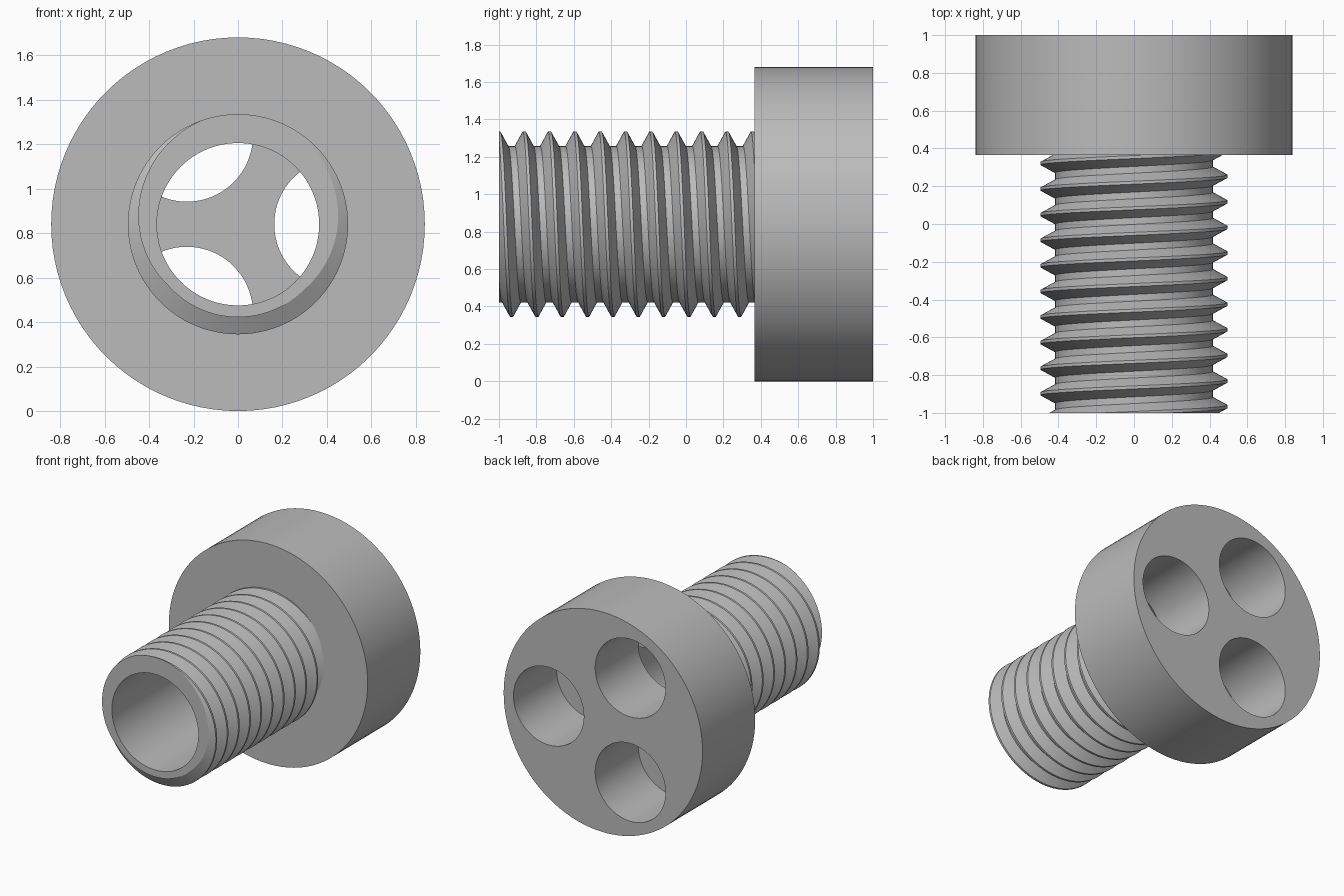
import bpy, bmesh
from math import sin, cos, pi, radians
from mathutils import Matrix, Vector

old = bpy.data.objects.get("Cube")
if old:
    bpy.data.objects.remove(old)

AXIS_Z = 0.84
HEAD_R, HEAD_FRONT, HEAD_BACK = 0.84, 0.365, 1.0
BORE_R, BORE_END = 0.365, 0.485
HOLE_R, HOLE_OFFSET, HOLE_FLOOR = 0.297, 0.46, 0.48
CREST, ROOT, PITCH, TIP = 0.495, 0.418, 0.1355, -1.0
STEPS = 96

steel = bpy.data.materials.new("grey_steel")
steel.use_nodes = True
steel.diffuse_color = (0.5, 0.5, 0.5, 1)
steel.node_tree.nodes["Principled BSDF"].inputs["Base Color"].default_value = (0.5, 0.5, 0.5, 1)


def make_object(name, bm):
    mesh = bpy.data.meshes.new(name)
    bm.to_mesh(mesh)
    bm.free()
    mesh.materials.append(steel)
    obj = bpy.data.objects.new(name, mesh)
    bpy.context.collection.objects.link(obj)
    return obj


def smooth(obj, angle):
    bpy.ops.object.select_all(action="DESELECT")
    obj.select_set(True)
    bpy.context.view_layer.objects.active = obj
    bpy.ops.object.shade_smooth_by_angle(angle=radians(angle))


def cylinder(name, radius, y0, y1, x=0.0, z=0.0):
    """Cylinder along y between two planes."""
    bm = bmesh.new()
    place = Matrix.Translation((x, (y0 + y1) / 2, AXIS_Z + z)) @ Matrix.Rotation(pi / 2, 4, "X")
    bmesh.ops.create_cone(bm, cap_ends=True, segments=STEPS, radius1=radius,
                          radius2=radius, depth=y1 - y0, matrix=place)
    return make_object(name, bm)


def cut(target, cutter):
    mod = target.modifiers.new("cut", "BOOLEAN")
    mod.operation, mod.solver, mod.object = "DIFFERENCE", "EXACT", cutter
    bpy.context.view_layer.objects.active = target
    bpy.ops.object.modifier_apply(modifier=mod.name)
    bpy.data.objects.remove(cutter)


# Head with three blind holes from the back that break into the central bore
head = cylinder("head", HEAD_R, HEAD_FRONT, HEAD_BACK)
for i in range(3):
    a = i * 2 * pi / 3
    cut(head, cylinder("hole_cutter", HOLE_R, HOLE_FLOOR, HEAD_BACK + 0.1,
                       HOLE_OFFSET * cos(a), HOLE_OFFSET * sin(a)))
cut(head, cylinder("bore_cutter", BORE_R, HEAD_FRONT - 0.1, BORE_END))
smooth(head, 30)

# Threaded shank: right-handed helical sheet, trimmed flat at both ends
bm = bmesh.new()
profile = [(-0.008, CREST), (0.008, CREST), (0.05, ROOT), (PITCH - 0.05, ROOT),
           (PITCH - 0.008, CREST)]
previous = None
for k in range(-4 * STEPS, 11 * STEPS):
    t = 2 * pi * k / STEPS
    base = -0.865 + PITCH * k / STEPS
    row = [bm.verts.new((r * sin(t), base + y, AXIS_Z + r * cos(t))) for y, r in profile]
    if previous:
        for j in range(len(profile) - 1):
            bm.faces.new((previous[j], previous[j + 1], row[j + 1], row[j]))
    previous = row
bmesh.ops.remove_doubles(bm, verts=bm.verts, dist=0.0002)


def trim(y, side):
    geom = bm.verts[:] + bm.edges[:] + bm.faces[:]
    res = bmesh.ops.bisect_plane(bm, geom=geom, dist=1e-5, plane_co=(0, y, 0),
                                 plane_no=(0, side, 0), clear_outer=True)
    return [e for e in res["geom_cut"] if isinstance(e, bmesh.types.BMEdge)]


trim(HEAD_FRONT, 1)
rim = trim(TIP, -1)

# Bore wall and flat ring at the open end
rings = [[bm.verts.new((BORE_R * sin(2 * pi * k / STEPS), y, AXIS_Z + BORE_R * cos(2 * pi * k / STEPS)))
          for k in range(STEPS)] for y in (TIP, HEAD_FRONT)]
for k in range(STEPS):
    n = (k + 1) % STEPS
    bm.faces.new((rings[0][k], rings[0][n], rings[1][n], rings[1][k]))
rim += [bm.edges.get((rings[0][k], rings[0][(k + 1) % STEPS])) for k in range(STEPS)]
bmesh.ops.triangle_fill(bm, edges=rim, use_beauty=True, normal=Vector((0, -1, 0)))
bmesh.ops.recalc_face_normals(bm, faces=bm.faces)
shank = make_object("threaded_shank", bm)
smooth(shank, 25)
